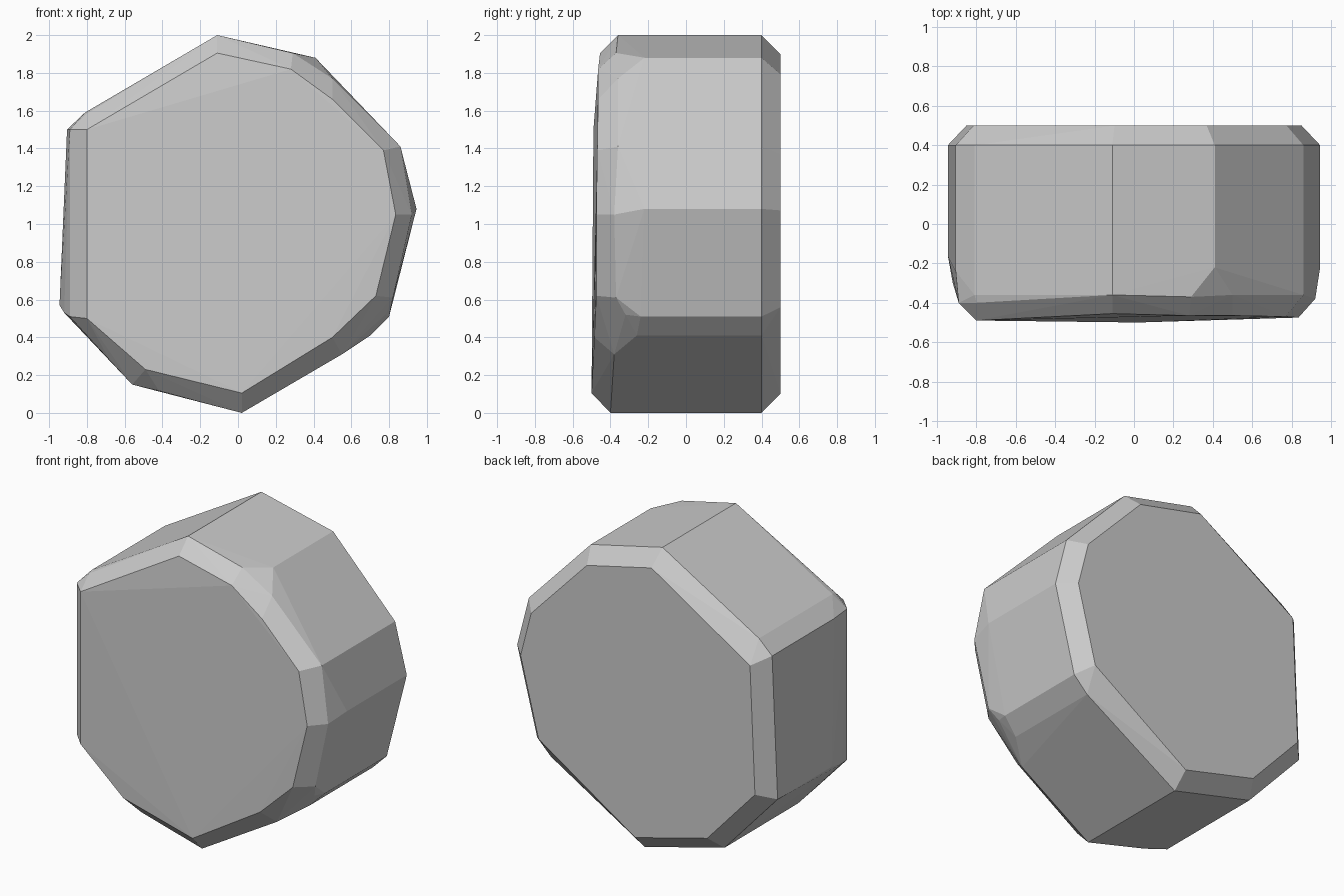
import bpy
import bmesh
import math

# Main outline in (x, z), running clockwise from the top
outline = [(-0.11, 2.0), (0.41, 1.88), (0.86, 1.41), (0.945, 1.08), (0.80, 0.51),
           (0.02, 0.0), (-0.56, 0.15), (-0.945, 0.57), (-0.905, 1.5)]
# Small extra corners that blunt the outline
blunt = [(0.70, 0.41), (-0.81, 1.59)]

# Where the straight side walls stop towards the front
wall_front = [-0.36, -0.22, -0.36, -0.22, -0.24, -0.40, -0.36, -0.16, -0.24, -0.26, -0.36]

# Worn shoulder between walls and front face (x, y, z)
shoulder = [(0.29, -0.37, 1.905), (0.50, -0.36, 1.77), (0.92, -0.38, 1.05),
            (0.82, -0.37, 0.61), (0.78, -0.32, 0.52), (0.55, -0.38, 0.31),
            (-0.42, -0.40, 0.12), (-0.68, -0.38, 0.28), (-0.89, -0.40, 0.51),
            (-0.92, -0.30, 0.53), (-0.89, -0.40, 1.5), (-0.80, -0.40, 1.585)]

# Slightly domed front face (x, y, z)
front = [(-0.11, -0.455, 1.905), (0.28, -0.465, 1.82), (0.50, -0.465, 1.66),
         (0.77, -0.47, 1.39), (0.835, -0.475, 1.05), (0.73, -0.475, 0.62),
         (0.50, -0.485, 0.40), (0.02, -0.50, 0.105), (-0.49, -0.49, 0.23),
         (-0.80, -0.49, 0.50), (-0.80, -0.49, 1.5)]

points = shoulder + front
# Side walls
for (x, z), y in zip(outline + blunt, wall_front):
    points += [(x, y, z), (x, 0.4, z)]
# Flat back face, set in by an even bevel
for x, z in outline:
    points.append((x * 0.9, 0.5, 1 + (z - 1) * 0.9))

# Wrap everything into one faceted stone
bm = bmesh.new()
for p in points:
    bm.verts.new(p)
res = bmesh.ops.convex_hull(bm, input=bm.verts[:])
loose = [v for v in bm.verts if not v.link_faces]
bmesh.ops.delete(bm, geom=loose, context='VERTS')
bmesh.ops.dissolve_limit(bm, angle_limit=math.radians(1), verts=bm.verts[:], edges=bm.edges[:])
bmesh.ops.recalc_face_normals(bm, faces=bm.faces[:])

mesh = bpy.data.meshes.new("stone_block")
bm.to_mesh(mesh)
bm.free()
bpy.context.collection.objects.link(bpy.data.objects.new("stone_block", mesh))
